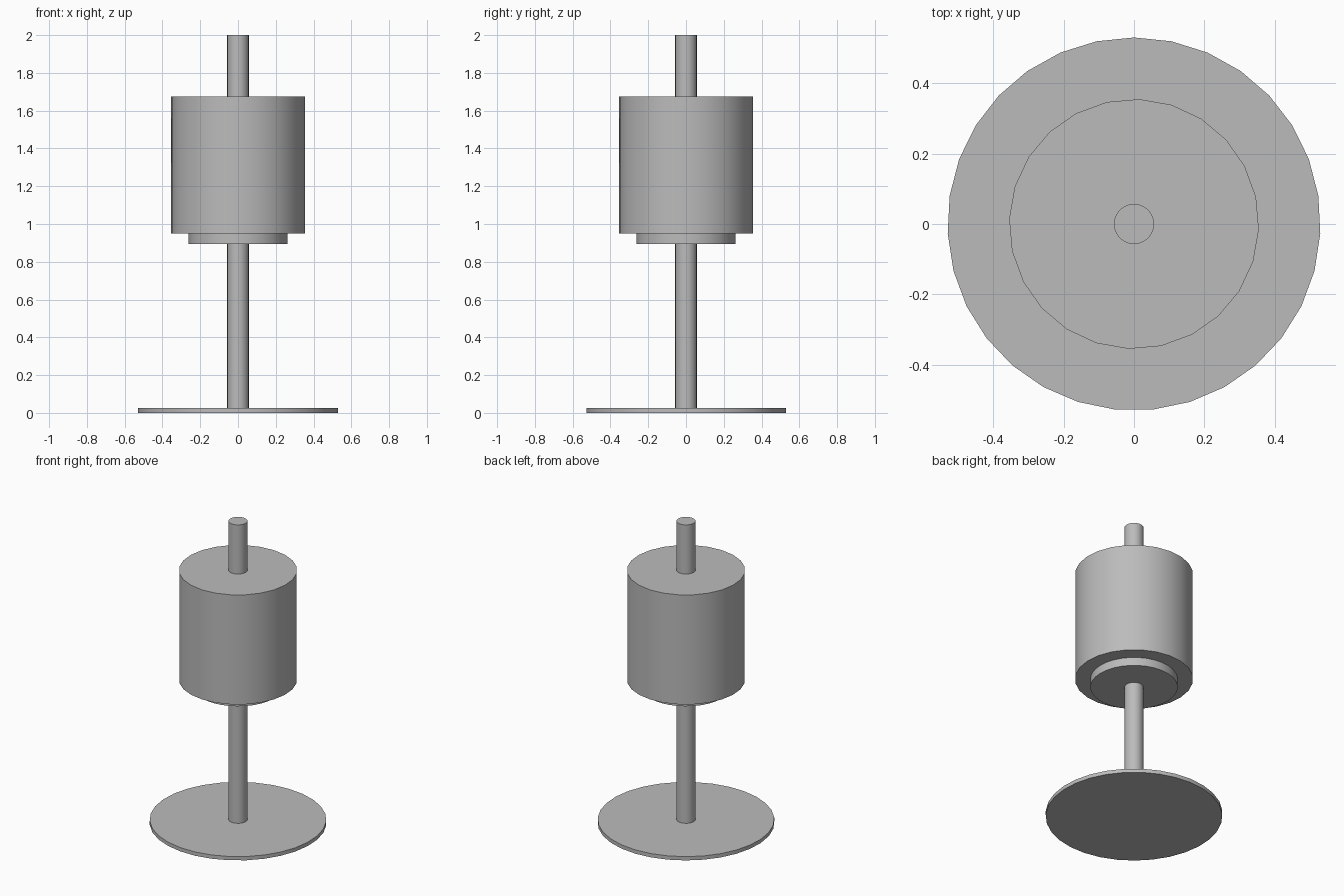
import bpy, math

if "Cube" in bpy.data.objects:
    bpy.data.objects.remove(bpy.data.objects["Cube"])

grey = bpy.data.materials.new("plain grey")
grey.diffuse_color = (0.5, 0.5, 0.5, 1)
grey.use_nodes = True
grey.node_tree.nodes["Principled BSDF"].inputs["Base Color"].default_value = grey.diffuse_color


def cylinder(name, radius, z0, z1, sides, turn=0.0):
    """Upright smooth-sided cylinder with sharp rims."""
    bpy.ops.mesh.primitive_cylinder_add(
        vertices=sides, radius=radius, depth=z1 - z0,
        location=(0, 0, (z0 + z1) / 2), rotation=(0, 0, math.radians(turn)))
    obj = bpy.context.object
    obj.name = name
    obj.data.materials.append(grey)
    bpy.ops.object.shade_smooth_by_angle(angle=math.radians(30))
    return obj


# Flat foot on the ground
cylinder("base_disc", 0.53, 0.0, 0.025, 31)
# Post running through the whole model
cylinder("pole", 0.057, 0.02, 2.0, 24)
# Collar carrying the drum
cylinder("lower_collar", 0.262, 0.895, 0.955, 32)
# Large drum
cylinder("drum", 0.355, 0.95, 1.675, 24, -2.5)
